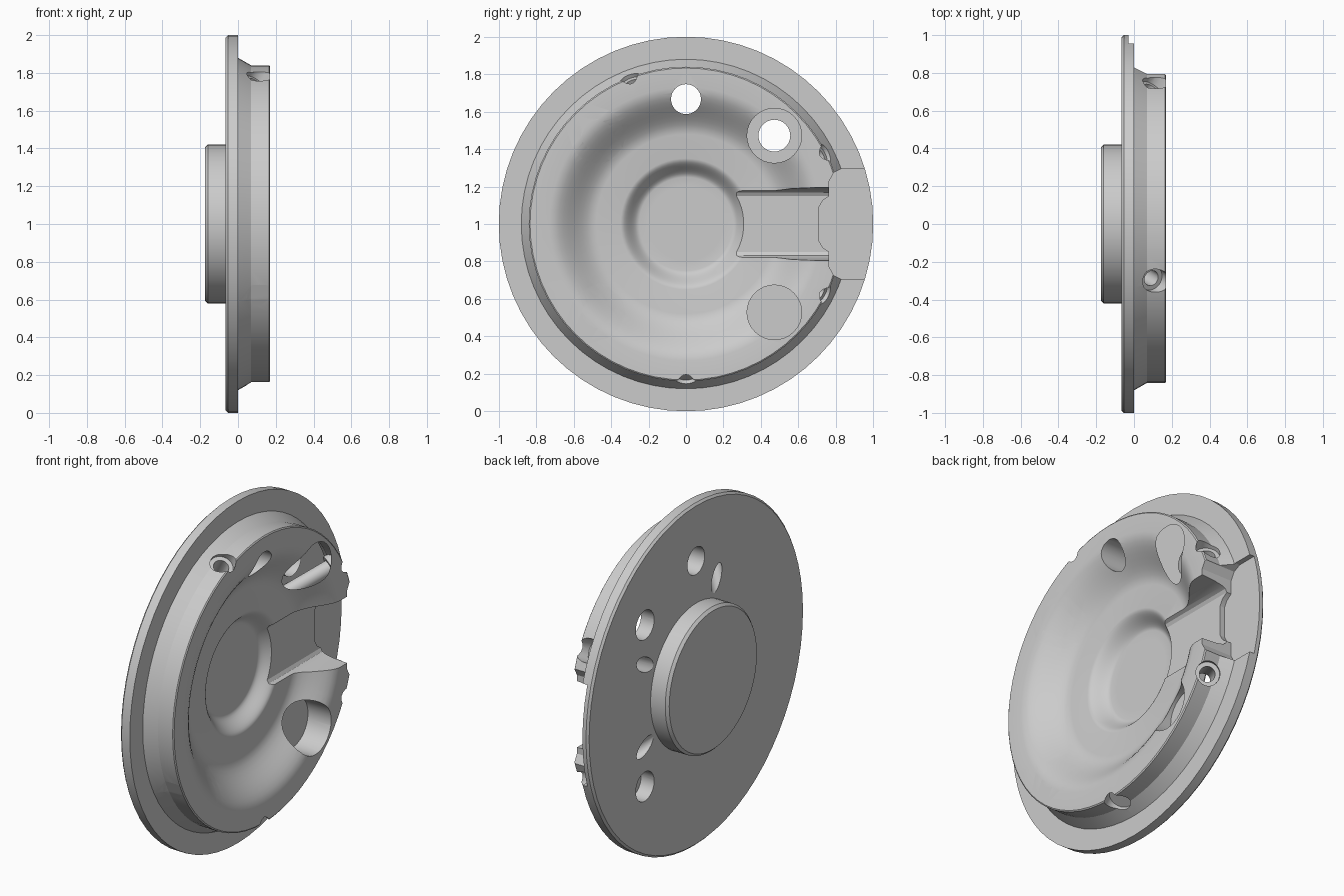
import bpy, bmesh, math
from mathutils import Vector

cube = bpy.data.objects.get("Cube")
if cube:
    bpy.data.objects.remove(cube, do_unlink=True)

SEGMENTS = 64
CENTRE = Vector((0, 0, 1))

metal = bpy.data.materials.new("grey metal")
metal.use_nodes = True
metal.diffuse_color = (0.6, 0.6, 0.6, 1)
metal.node_tree.nodes["Principled BSDF"].inputs["Base Color"].default_value = (0.6, 0.6, 0.6, 1)


def make_object(name, bm):
    bmesh.ops.recalc_face_normals(bm, faces=bm.faces)
    mesh = bpy.data.meshes.new(name)
    bm.to_mesh(mesh)
    bm.free()
    mesh.materials.append(metal)
    obj = bpy.data.objects.new(name, mesh)
    bpy.context.collection.objects.link(obj)
    return obj


def skin(name, rings):
    """Bridge closed rings of points and cap both ends."""
    bm = bmesh.new()
    loops = [[bm.verts.new(p) for p in ring] for ring in rings]
    for a, b in zip(loops, loops[1:]):
        for i in range(len(a)):
            j = (i + 1) % len(a)
            bm.faces.new((a[i], a[j], b[j], b[i]))
    bm.faces.new(loops[0])
    bm.faces.new(loops[-1])
    return make_object(name, bm)


def ring(x, r):
    angles = [math.tau * i / SEGMENTS for i in range(SEGMENTS)]
    return [CENTRE + Vector((x, r * math.cos(a), r * math.sin(a))) for a in angles]


def s_curve(r0, x0, r1, x1, steps=10):
    """Smooth step between two levels of the dish."""
    out = []
    for i in range(steps + 1):
        t = i / steps
        out.append((x0 + (x1 - x0) * t * t * (3 - 2 * t), r0 + (r1 - r0) * t))
    return out


def cylinder(name, start, end, r, sides=32):
    axis = end - start
    bm = bmesh.new()
    bmesh.ops.create_cone(bm, cap_ends=True, segments=sides, radius1=r,
                          radius2=r, depth=axis.length)
    turn = axis.to_track_quat("Z", "Y").to_matrix().to_4x4()
    turn.translation = CENTRE + (start + end) / 2
    bm.transform(turn)
    return make_object(name, bm)


# Turned body: back boss, flange, rim, dish and hub recess
profile = [(-0.175, 0.405), (-0.16, 0.42), (-0.065, 0.42), (-0.065, 0.988),
           (-0.053, 1.0), (0, 1.0), (0, 0.88), (0.07, 0.84), (0.165, 0.84),
           (0.17, 0.833)]
profile += reversed(s_curve(0.48, 0.03, 0.73, 0.17))
profile += reversed(s_curve(0.25, -0.05, 0.35, 0.03))
profile.append((-0.05, 0.2))
body = skin("cover_plate", [ring(x, r) for x, r in profile])

cutters = []

# Counterbored bolt holes
for y in (-0.472, 0.472):
    for z in (-0.472, 0.472):
        hole = Vector((0, y, z))
        cutters.append(cylinder("bolt_hole", hole - Vector((0.3, 0, 0)),
                                hole + Vector((0.3, 0, 0)), 0.085))
        cutters.append(cylinder("bolt_counterbore", hole + Vector((0.02, 0, 0)),
                                hole + Vector((0.3, 0, 0)), 0.146))

# Plain hole at the top
cutters.append(cylinder("top_hole", Vector((-0.3, 0, 0.667)),
                        Vector((0.3, 0, 0.667)), 0.08))

# Slanted holes from the rim to the back, each with a spot face
for degrees in (111, 27, -27, -90, 207):
    a = math.radians(degrees)

    def on_axis(r):
        return Vector((-0.065 + (r - 0.53) * 0.58, r * math.cos(a), r * math.sin(a)))

    cutters.append(cylinder("slanted_hole", on_axis(0.45), on_axis(1.1), 0.042, 24))
    cutters.append(cylinder("spot_face", on_axis(0.8), on_axis(1.1), 0.066, 24))

# Radial channel with drafted walls and rounded floor corners
half = [(0.2, 0.25), (0.188, 0.08), (0.178, 0.03), (0.168, 0.01), (0.15, 0)]
section = half + [(-z, x) for z, x in reversed(half)]
cutters.append(skin("channel", [[CENTRE + Vector((x, y, z)) for z, x in section]
                                for y in (0.15, 0.78)]))

# Edge pocket with stepped inner outline
half = [(1.1, 0.297), (0.835, 0.297), (0.79, 0.275), (0.765, 0.23),
        (0.765, 0.15), (0.73, 0.125), (0.71, 0.09)]
outline = half + [(y, -z) for y, z in reversed(half)]
cutters.append(skin("edge_pocket", [[CENTRE + Vector((x, y, z)) for y, z in outline]
                                    for x in (-0.03, 0.3)]))

# Cut everything out and keep the result as plain mesh
for cutter in cutters:
    cutter.hide_render = True
    mod = body.modifiers.new(cutter.name, "BOOLEAN")
    mod.operation = "DIFFERENCE"
    mod.solver = "EXACT"
    mod.object = cutter
bpy.context.view_layer.update()
graph = bpy.context.evaluated_depsgraph_get()
result = bpy.data.meshes.new_from_object(body.evaluated_get(graph))
body.modifiers.clear()
body.data = result
for cutter in cutters:
    bpy.data.objects.remove(cutter, do_unlink=True)

# Smooth the curved surfaces, keep the machined edges crisp
for obj in bpy.context.selected_objects:
    obj.select_set(False)
body.select_set(True)
bpy.context.view_layer.objects.active = body
bpy.ops.object.shade_smooth_by_angle(angle=math.radians(25))
